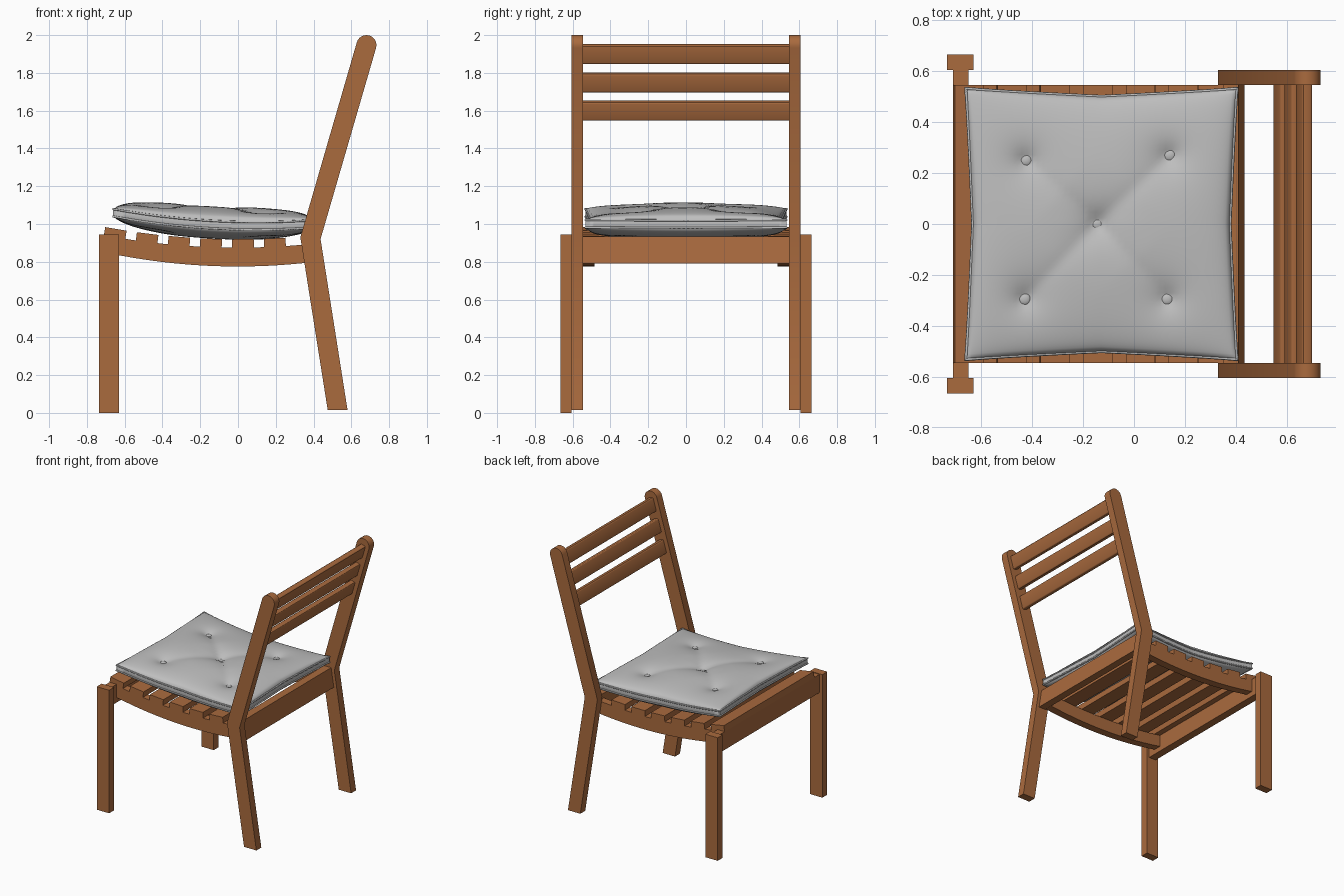
import bpy, bmesh, math
from mathutils import Vector

cube = bpy.data.objects.get("Cube")
if cube:
    bpy.data.objects.remove(cube, do_unlink=True)


def material(name, rgb):
    m = bpy.data.materials.new(name)
    m.use_nodes = True
    m.diffuse_color = (*rgb, 1)
    m.node_tree.nodes["Principled BSDF"].inputs["Base Color"].default_value = (*rgb, 1)
    return m


wood = material("warm wood", (0.40, 0.145, 0.048))
fabric = material("grey fabric", (0.52, 0.52, 0.52))


def finish(name, bm, mat, smooth=None):
    bmesh.ops.recalc_face_normals(bm, faces=bm.faces)
    mesh = bpy.data.meshes.new(name)
    bm.to_mesh(mesh)
    bm.free()
    mesh.materials.append(mat)
    ob = bpy.data.objects.new(name, mesh)
    bpy.context.collection.objects.link(ob)
    if smooth:
        bpy.ops.object.select_all(action='DESELECT')
        ob.select_set(True)
        bpy.context.view_layer.objects.active = ob
        bpy.ops.object.shade_smooth_by_angle(angle=math.radians(smooth))
    return ob


def extrude(name, profile, y0, y1, smooth=None, bevel=0):
    """Side profile of (x, z) points pushed from y0 to y1."""
    bm = bmesh.new()
    face = bm.faces.new([bm.verts.new((x, y0, z)) for x, z in profile])
    out = bmesh.ops.extrude_face_region(bm, geom=[face])
    moved = [v for v in out["geom"] if isinstance(v, bmesh.types.BMVert)]
    bmesh.ops.translate(bm, vec=(0, y1 - y0, 0), verts=moved)
    if bevel:
        along = [e for e in bm.edges if abs(e.verts[0].co.y - e.verts[1].co.y) > 0.1]
        bmesh.ops.bevel(bm, geom=along, offset=bevel, segments=3, profile=0.5, affect='EDGES')
    return finish(name, bm, wood, smooth)


def tilted(cx, cz, width, height, angle):
    """Rectangle profile turned by an angle (anticlockwise from +x to +z)."""
    c, s = math.cos(angle), math.sin(angle)
    return [(cx + a * width / 2 * c - b * height / 2 * s, cz + a * width / 2 * s + b * height / 2 * c)
            for a, b in ((-1, -1), (1, -1), (1, 1), (-1, 1))]


def rail_top(x):
    return 0.875 + 0.13 * x * x


def rail_bottom(x):
    return 0.775 + 0.15 * x * x


# Legs and curved side rails, one pair per side
LEAN = math.atan2(0.295, 1.015)
cap = [(0.68 + 0.053 * math.cos(a), 1.947 + 0.053 * math.sin(a))
       for a in (-LEAN + math.pi * i / 12 for i in range(13))]
post = [(0.475, 0.015), (0.58, 0.015), (0.437, 0.92)] + cap + [(0.33, 0.93)]
xs = [-0.66 + 1.03 * i / 20 for i in range(21)]
rail = [(x, rail_bottom(x)) for x in xs] + [(x, rail_top(x)) for x in reversed(xs)]
front = [(-0.735, 0), (-0.63, 0), (-0.63, 0.945), (-0.735, 0.945)]
for side, s in (("left", 1), ("right", -1)):
    extrude(f"rear_post_{side}", post, s * 0.545, s * 0.605, 30)
    extrude(f"front_leg_{side}", front, s * 0.605, s * 0.665)
    extrude(f"side_rail_{side}", rail, s * 0.485, s * 0.545, 30)

# Front and rear cross rails
extrude("front_rail", [(-0.71, 0.8), (-0.65, 0.8), (-0.65, 0.94), (-0.71, 0.94)], -0.605, 0.605)
extrude("rear_rail", [(0.375, 0.79), (0.433, 0.79), (0.41, 0.935), (0.35, 0.935)], -0.545, 0.545)

# Seat slats following the dip of the rails
for i in range(6):
    x = -0.65 + 0.169 * i
    extrude(f"seat_slat_{i + 1}", tilted(x, rail_top(x) + 0.022, 0.115, 0.045, math.atan(0.26 * x)),
            -0.545, 0.545)

# Backrest slats, leaning with the posts
for i in range(3):
    z = 1.6 + 0.15 * i
    x = 0.58 + (z - 1.6) * 0.291
    extrude(f"back_slat_{i + 1}", tilted(x, z, 0.042, 0.104, -LEAN), -0.545, 0.545, 30, 0.01)

# Tufted cushion
CX, BAND = -0.128, 0.02
TUFTS = [(-0.425, 0.25), (0.14, 0.27), (-0.145, 0), (-0.43, -0.295), (0.13, -0.295)]
CENTRE = Vector(TUFTS[2])


def seam(x):
    return 0.99 + 0.12 * (x - 0.1) ** 2


def plan(u, v):
    """Square with edges pulled in between the pointed corners."""
    return (CX + u * (0.533 - 0.028 * (1 - abs(v)) ** 0.8),
            v * (0.533 - 0.032 * (1 - abs(u)) ** 0.8))


def crease(p):
    """Soft folds running from the middle tuft to the outer ones."""
    depth = 0
    for t in TUFTS:
        d = Vector(t) - CENTRE
        if d.length:
            k = min(1, max(0, (p - CENTRE).dot(d) / d.length_squared))
            depth = max(depth, math.exp(-(p - CENTRE - d * k).length / 0.05))
    return depth


def dimple(p):
    return max(math.exp(-(p - Vector(t)).length / 0.065) for t in TUFTS)


def height(u, v, up):
    x, y = plan(u, v)
    p = Vector((x, y))
    puff = (max(0, 1 - u * u) * max(0, 1 - v * v)) ** 0.4
    if up:
        return seam(x) + BAND + puff * (0.085 - 0.014 * crease(p) - 0.05 * dimple(p))
    return seam(x) - BAND - puff * (0.058 - 0.02 * dimple(p))


N = 56
steps = [math.sin(math.pi / 2 * (2 * i / N - 1)) * 0.5 + (2 * i / N - 1) * 0.5 for i in range(N + 1)]
bm = bmesh.new()
layers = []
for up in (False, True):
    grid = [[bm.verts.new((*plan(u, v), height(u, v, up))) for v in steps] for u in steps]
    for i in range(N):
        for j in range(N):
            bm.faces.new((grid[i][j], grid[i + 1][j], grid[i + 1][j + 1], grid[i][j + 1]))
    layers.append(grid)
ring = ([(i, 0) for i in range(N)] + [(N, j) for j in range(N)]
        + [(i, N) for i in range(N, 0, -1)] + [(0, j) for j in range(N, 0, -1)])
low, high = layers
for (a, b), (c, d) in zip(ring, ring[1:] + ring[:1]):
    bm.faces.new((low[a][b], low[c][d], high[c][d], high[a][b]))
finish("cushion", bm, fabric, 50)

# Piping along both cushion seams
for name, offset in (("lower", -BAND), ("upper", BAND)):
    curve = bpy.data.curves.new(f"piping_{name}", 'CURVE')
    curve.dimensions = '3D'
    curve.bevel_depth = 0.006
    curve.bevel_resolution = 1
    line = curve.splines.new('POLY')
    line.points.add(len(ring) - 1)
    for point, (i, j) in zip(line.points, ring):
        x, y = plan(steps[i], steps[j])
        point.co = (x, y, seam(x) + offset, 1)
    line.use_cyclic_u = True
    curve.materials.append(fabric)
    bpy.context.collection.objects.link(bpy.data.objects.new(f"piping_{name}", curve))

# Buttons in the tufts
for n, (x, y) in enumerate(TUFTS):
    z = height((x - CX) / 0.515, y / 0.515, True)
    bm = bmesh.new()
    bmesh.ops.create_uvsphere(bm, u_segments=20, v_segments=10, radius=0.024)
    for v in bm.verts:
        v.co = (v.co.x + x, v.co.y + y, v.co.z * 0.45 + z + 0.006)
    finish(f"button_{n + 1}", bm, fabric, 60)
